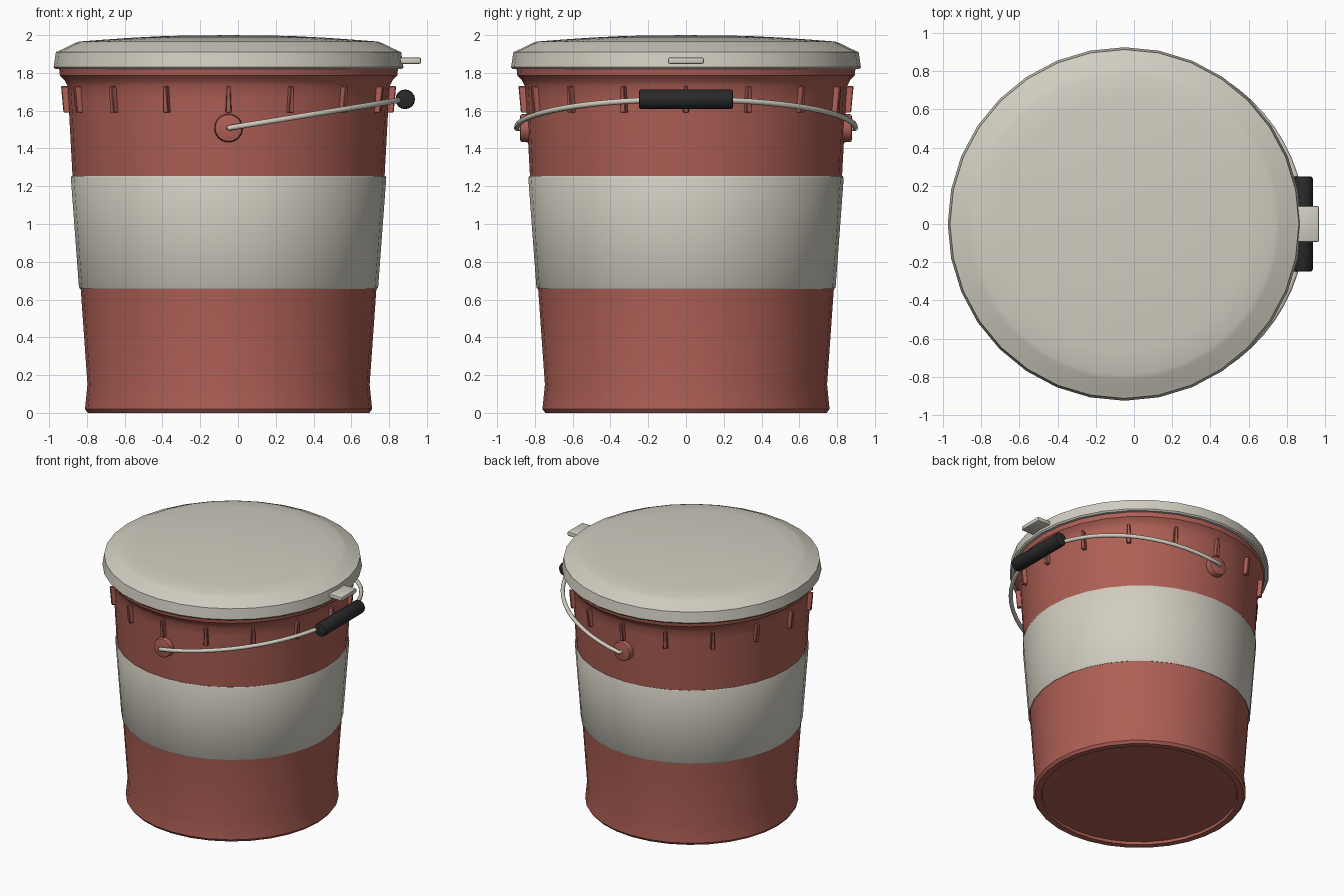
import bpy
import bmesh
from math import sin, cos, pi
from mathutils import Matrix, Vector

cube = bpy.data.objects.get("Cube")
if cube:
    bpy.data.objects.remove(cube, do_unlink=True)

AXIS_X = -0.05   # the bucket axis sits off centre because of the handle
SEGMENTS = 32


def material(name, color, rough=0.6):
    mat = bpy.data.materials.new(name)
    mat.use_nodes = True
    mat.diffuse_color = (*color, 1)
    bsdf = mat.node_tree.nodes["Principled BSDF"]
    bsdf.inputs["Base Color"].default_value = (*color, 1)
    bsdf.inputs["Roughness"].default_value = rough
    return mat


RED = material("brick red", (0.42, 0.115, 0.09))
CREAM = material("warm cream", (0.64, 0.61, 0.53))
BLACK = material("grip black", (0.022, 0.022, 0.023))


def finish(name, bm, mat, angle=35):
    bmesh.ops.recalc_face_normals(bm, faces=bm.faces)
    mesh = bpy.data.meshes.new(name)
    bm.to_mesh(mesh)
    bm.free()
    mesh.materials.append(mat)
    obj = bpy.data.objects.new(name, mesh)
    bpy.context.collection.objects.link(obj)
    bpy.ops.object.select_all(action="DESELECT")
    obj.select_set(True)
    bpy.context.view_layer.objects.active = obj
    bpy.ops.object.shade_smooth_by_angle(angle=angle * pi / 180)
    return obj


def lathe(name, profile, mat, closed=False, angle=35):
    """Spin a (radius, height) profile around the bucket axis."""
    bm = bmesh.new()
    verts = [bm.verts.new((r, 0, z)) for r, z in profile]
    edges = [bm.edges.new(pair) for pair in zip(verts, verts[1:])]
    if closed:
        edges.append(bm.edges.new((verts[-1], verts[0])))
    bmesh.ops.spin(bm, geom=verts + edges, cent=(0, 0, 0), axis=(0, 0, 1),
                   angle=2 * pi, steps=SEGMENTS)
    bmesh.ops.remove_doubles(bm, verts=bm.verts, dist=0.0005)
    obj = finish(name, bm, mat, angle)
    obj.location.x = AXIS_X
    return obj


def drum(name, start, direction, length, r1, r2, bevel, mat, sides):
    """Bevelled cylinder or cone running from start along direction."""
    bm = bmesh.new()
    bmesh.ops.create_cone(bm, cap_ends=True, segments=sides, radius1=r1,
                          radius2=r2, depth=length)
    rims = [e for e in bm.edges if abs(e.verts[0].co.z - e.verts[1].co.z) < 1e-5]
    bmesh.ops.bevel(bm, geom=rims, offset=bevel, segments=2, profile=0.5,
                    affect="EDGES")
    d = Vector(direction)
    turn = d.to_track_quat("Z", "Y").to_matrix().to_4x4()
    bm.transform(Matrix.Translation(Vector(start) + d * length / 2) @ turn)
    return finish(name, bm, mat)


# Bucket shell with a foot ring, recessed base and flared rim
lathe("bucket_body", [
    (0, 0.02), (0.695, 0.02), (0.70, 0), (0.745, 0), (0.76, 0.02),
    (0.747, 0.15), (0.783, 0.66), (0.826, 1.25), (0.848, 1.66),
    (0.853, 1.73), (0.868, 1.76), (0.893, 1.785), (0.898, 1.83),
    (0.86, 1.83), (0.82, 1.66), (0.72, 0.06), (0, 0.06)], RED)

# Label band wrapped around the shell
lathe("label_band", [(0.775, 0.66), (0.787, 0.657), (0.792, 0.665),
                     (0.835, 1.245), (0.831, 1.253), (0.82, 1.25)],
      CREAM, closed=True)

# Domed lid with a skirt
lathe("lid", [
    (0, 1.84), (0.87, 1.84), (0.88, 1.82), (0.917, 1.82), (0.926, 1.83),
    (0.914, 1.91), (0.88, 1.925), (0.815, 1.957), (0.79, 1.966),
    (0.66, 1.976), (0.50, 1.987), (0.32, 1.996), (0, 2.0)], CREAM)

# Pull tab on the lid
bm = bmesh.new()
bmesh.ops.create_cube(bm, size=1)
bm.transform(Matrix.Translation((0.91, 0, 1.865))
             @ Matrix.Diagonal((0.12, 0.19, 0.034, 1)))
bmesh.ops.bevel(bm, geom=bm.edges[:], offset=0.01, segments=2, profile=0.5,
                affect="EDGES")
finish("lid_tab", bm, CREAM)

# Tapered stiffening ribs under the rim
bm = bmesh.new()
RIBS = 16
for i in range(RIBS):
    rib = bmesh.ops.create_cube(bm, size=1)["verts"]
    for v in rib:
        top, outer = v.co.z > 0, v.co.x > 0
        half = 0.01 if top else 0.016
        radius = (0.887 if top else 0.874) if outer else 0.81
        v.co = (radius, half if v.co.y > 0 else -half, 1.73 if top else 1.59)
    edges = list({e for v in rib for e in v.link_edges})
    new = bmesh.ops.bevel(bm, geom=edges, offset=0.004, segments=1,
                          affect="EDGES")["verts"]
    bmesh.ops.rotate(bm, verts=new, cent=(0, 0, 0),
                     matrix=Matrix.Rotation(2 * pi * i / RIBS, 3, "Z"))
finish("rim_ribs", bm, RED).location.x = AXIS_X

# Handle pivots on both sides
PIVOT_Z = 1.508
for side, label in ((-1, "front"), (1, "back")):
    drum(label + "_pivot", (AXIS_X, side * 0.80, PIVOT_Z), (0, side, 0),
         0.078, 0.078, 0.073, 0.01, RED, 24)

# Wire handle: half an ellipse leaning to the left, with ends into the pivots
REACH, RISE, STEPS = 0.932, 0.152, 32
path = [Vector((AXIS_X, -0.85, PIVOT_Z))]
for i in range(STEPS + 1):
    t = pi * i / STEPS
    path.append(Vector((AXIS_X + REACH * sin(t), -0.897 * cos(t),
                        PIVOT_Z + RISE * sin(t))))
path.append(Vector((AXIS_X, 0.85, PIVOT_Z)))
normal = Vector((-RISE, 0, REACH)).normalized()
bm = bmesh.new()
rings = []
for i, p in enumerate(path):
    tangent = (path[min(i + 1, len(path) - 1)] - path[max(i - 1, 0)]).normalized()
    across = tangent.cross(normal).normalized()
    rings.append([bm.verts.new(p + 0.015 * (across * cos(a) + normal * sin(a)))
                  for a in (2 * pi * k / 10 for k in range(10))])
for a, b in zip(rings, rings[1:]):
    for k in range(10):
        n = (k + 1) % 10
        bm.faces.new((a[k], a[n], b[n], b[k]))
bm.faces.new(rings[0])
bm.faces.new(rings[-1])
finish("handle_wire", bm, CREAM, 60)

# Grip around the middle of the wire
drum("handle_grip", (0.885, -0.25, 1.66), (0, 1, 0), 0.5, 0.052, 0.052,
     0.013, BLACK, 16)
